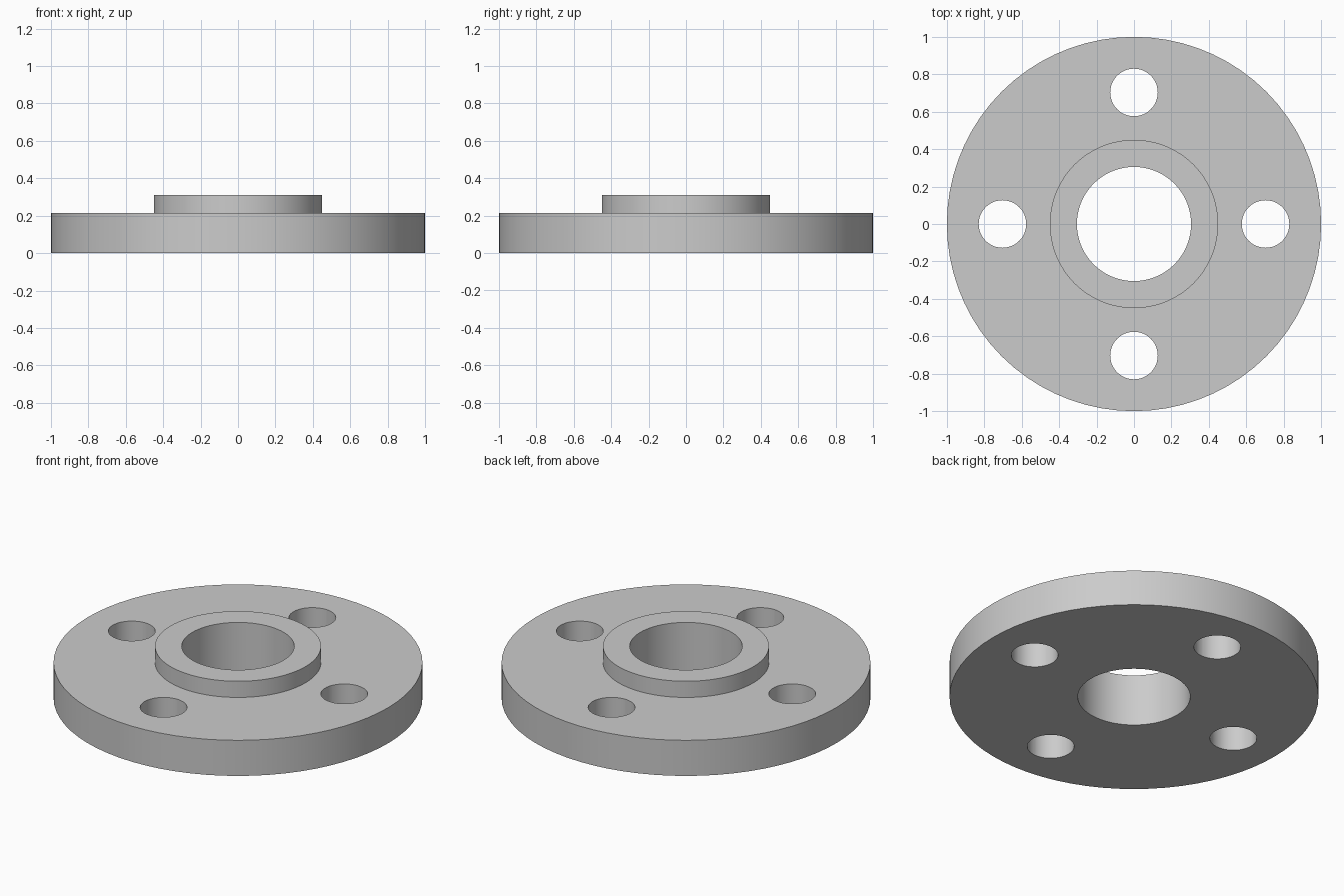
import bpy
import bmesh
import math
from mathutils import Matrix, Vector

cube = bpy.data.objects.get("Cube")
if cube:
    bpy.data.objects.remove(cube, do_unlink=True)

PLATE_R, PLATE_H = 1.0, 0.213
HUB_R, HUB_TOP = 0.45, 0.31
BORE_R = 0.305
BOLT_R, BOLT_CIRCLE, BOLTS = 0.127, 0.703, 4

steel = bpy.data.materials.new("grey_steel")
steel.use_nodes = True
colour = (0.6, 0.6, 0.6, 1)
steel.diffuse_color = colour
steel.node_tree.nodes["Principled BSDF"].inputs["Base Color"].default_value = colour


def make_object(name, bm):
    bmesh.ops.recalc_face_normals(bm, faces=bm.faces[:])
    mesh = bpy.data.meshes.new(name)
    bm.to_mesh(mesh)
    bm.free()
    mesh.materials.append(steel)
    obj = bpy.data.objects.new(name, mesh)
    bpy.context.collection.objects.link(obj)
    return obj


# Flange body: closed stepped profile turned around the vertical axis
profile = [(BORE_R, 0), (PLATE_R, 0), (PLATE_R, PLATE_H),
           (HUB_R, PLATE_H), (HUB_R, HUB_TOP), (BORE_R, HUB_TOP)]
bm = bmesh.new()
verts = [bm.verts.new((r, 0, z)) for r, z in profile]
edges = [bm.edges.new((v, verts[i - 1])) for i, v in enumerate(verts)]
bmesh.ops.spin(bm, geom=verts + edges, cent=(0, 0, 0), axis=(0, 0, 1),
               angle=math.tau, steps=72, use_duplicate=False)
bmesh.ops.remove_doubles(bm, verts=bm.verts[:], dist=0.0001)
flange = make_object("flange", bm)

# Bolt hole cutters evenly spaced on the bolt circle
bm = bmesh.new()
for i in range(BOLTS):
    turn = Matrix.Rotation(i * math.tau / BOLTS, 4, "Z")
    place = Matrix.Translation(Vector((BOLT_CIRCLE, 0, PLATE_H / 2)))
    bmesh.ops.create_cone(bm, cap_ends=True, segments=48, radius1=BOLT_R,
                          radius2=BOLT_R, depth=PLATE_H * 2, matrix=turn @ place)
cutter = make_object("bolt_hole_cutter", bm)
cutter.hide_render = True

# Cut the holes, then drop the cutter
cut = flange.modifiers.new("bolt_holes", "BOOLEAN")
cut.operation = "DIFFERENCE"
cut.solver = "EXACT"
cut.object = cutter
bpy.ops.object.select_all(action="DESELECT")
bpy.context.view_layer.objects.active = flange
flange.select_set(True)
bpy.ops.object.modifier_apply(modifier=cut.name)
bpy.data.objects.remove(cutter, do_unlink=True)

# Smooth curved walls, crisp rims
bpy.ops.object.shade_smooth_by_angle(angle=math.radians(30))
